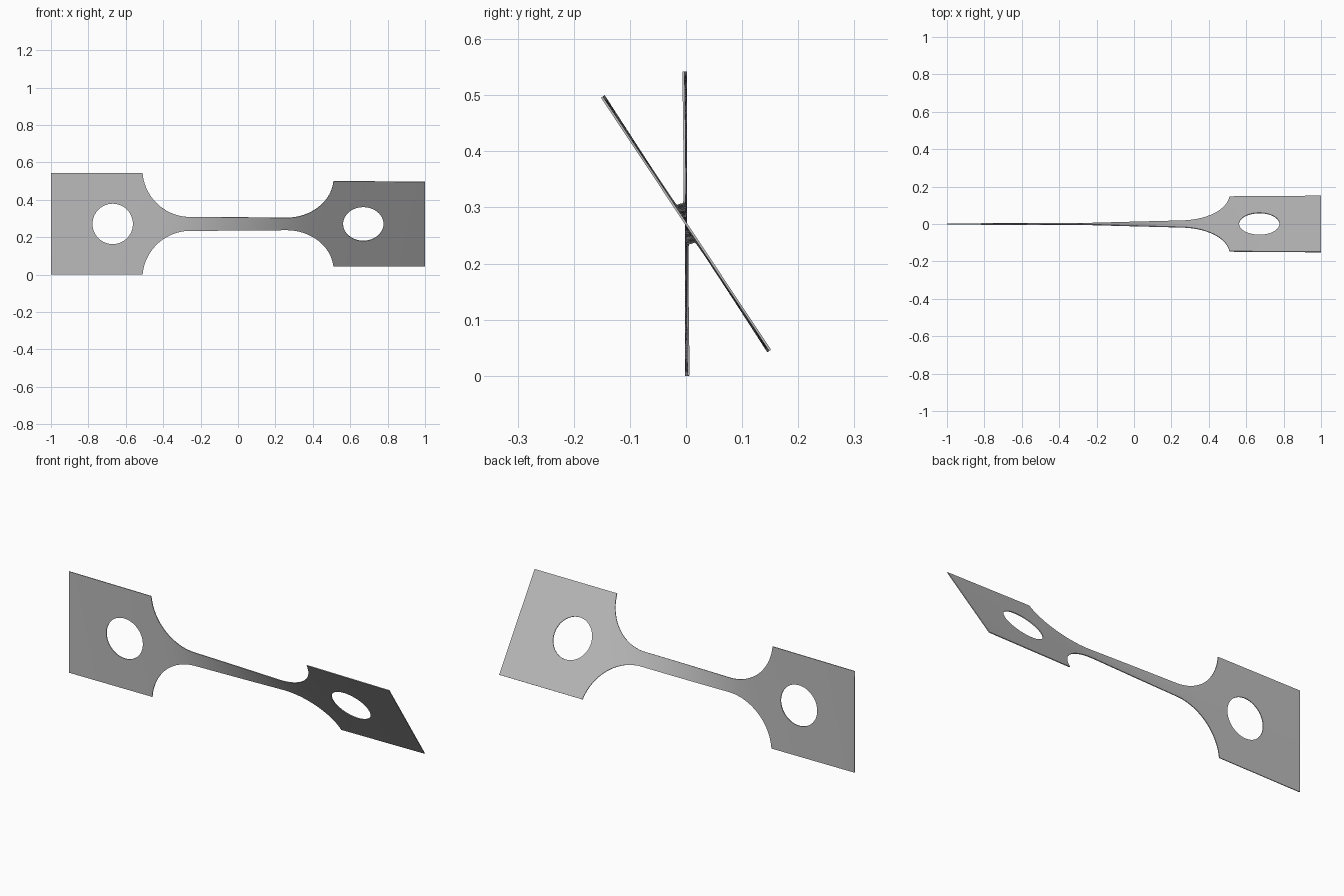
import bpy, bmesh, math

cube = bpy.data.objects.get("Cube")
if cube:
    bpy.data.objects.remove(cube, do_unlink=True)

GRIP, GAUGE = 0.271, 0.037          # half widths
FILLET_X, FILLET_R = 0.255, 0.256
HOLE_X, HOLE_R = 0.67, 0.108
THICKNESS = 0.004
TWIST = math.radians(33.5)


def half_width(x):
    d = abs(x) - FILLET_X
    if d <= 0:
        return GAUGE
    if d >= FILLET_R:
        return GRIP
    return min(GRIP, GAUGE + FILLET_R - math.sqrt(FILLET_R ** 2 - d ** 2))


def hole_half(x):
    d = abs(abs(x) - HOLE_X)
    return math.sqrt(max(0, HOLE_R ** 2 - d ** 2)) if d < HOLE_R - 1e-6 else 0


# Stations along the bar: straight parts, fillet arc and round hole
side = {0.51, 0.53, 0.8, 0.85, 0.9, 0.95, 1.0}
side |= {FILLET_X * i / 12 for i in range(13)}
arc_end = math.acos((FILLET_R + GAUGE - GRIP) / FILLET_R)
side |= {FILLET_X + FILLET_R * math.sin(arc_end * i / 20) for i in range(21)}
side |= {HOLE_X - HOLE_R * math.cos(math.pi * i / 32) for i in range(33)}
side = sorted({round(x, 5) for x in side})
stations = [-x for x in reversed(side) if x > 0] + side

# Twist builds up mostly where the bar is narrow
angles = [0.0]
for a, b in zip(stations, stations[1:]):
    angles.append(angles[-1] + (b - a) / half_width((a + b) / 2) ** 1.6)
angles = [t / angles[-1] * TWIST + math.radians(0.1) for t in angles]

# Upper and lower halves as twisted strips around the holes
bm = bmesh.new()
for s in (1, -1):
    previous = None
    for x, t in zip(stations, angles):
        row = []
        inner, outer = hole_half(x), half_width(x)
        for k in range(4):
            r = s * (inner + (outer - inner) * k / 3)
            row.append(bm.verts.new((x, -r * math.sin(t), GRIP + r * math.cos(t))))
        if previous:
            for k in range(3):
                quad = (previous[k], row[k], row[k + 1], previous[k + 1])
                bm.faces.new(quad if s > 0 else quad[::-1])
        previous = row
bmesh.ops.remove_doubles(bm, verts=bm.verts, dist=1e-5)
bmesh.ops.recalc_face_normals(bm, faces=bm.faces)

mesh = bpy.data.meshes.new("twisted_test_bar")
bm.to_mesh(mesh)
bm.free()
bar = bpy.data.objects.new("twisted_test_bar", mesh)
bpy.context.collection.objects.link(bar)

# Sheet thickness, then smooth faces with sharp rims
bpy.ops.object.select_all(action="DESELECT")
bar.select_set(True)
bpy.context.view_layer.objects.active = bar
solid = bar.modifiers.new("thickness", "SOLIDIFY")
solid.thickness = THICKNESS
solid.offset = 0
bpy.ops.object.modifier_apply(modifier=solid.name)
bpy.ops.object.shade_smooth_by_angle(angle=math.radians(30))

# Plain grey
grey = bpy.data.materials.new("plain_grey")
grey.use_nodes = True
colour = (0.5, 0.5, 0.5, 1)
grey.diffuse_color = colour
grey.node_tree.nodes["Principled BSDF"].inputs["Base Color"].default_value = colour
mesh.materials.append(grey)
